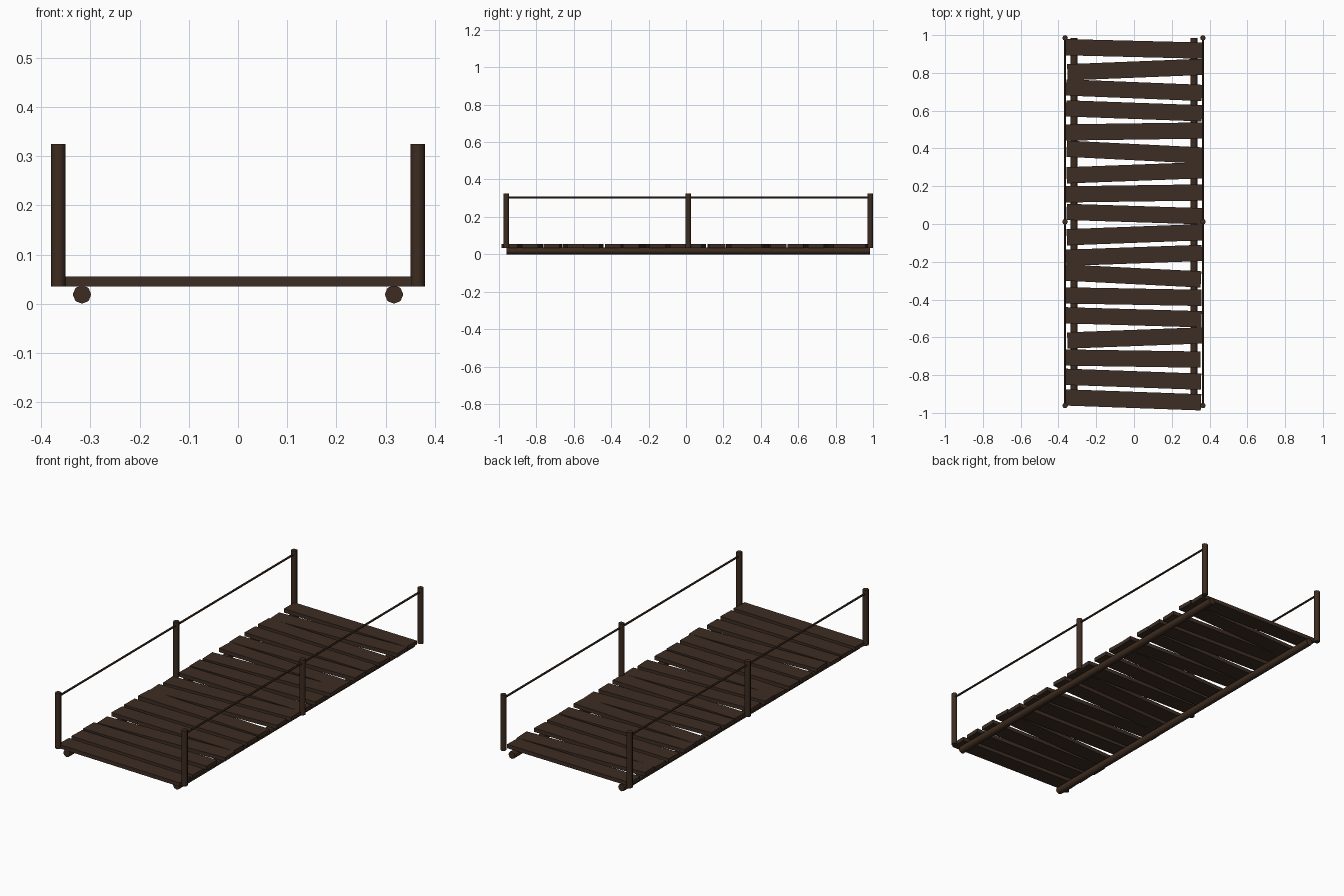
import bpy, math
from mathutils import Matrix

if "Cube" in bpy.data.objects:
    bpy.data.objects.remove(bpy.data.objects["Cube"])


def material(name, rgb):
    m = bpy.data.materials.new(name)
    m.diffuse_color = (*rgb, 1)
    m.use_nodes = True
    m.node_tree.nodes["Principled BSDF"].inputs["Base Color"].default_value = m.diffuse_color
    return m


PLANK = material("plank brown", (0.047, 0.026, 0.017))
POLE = material("pole brown", (0.047, 0.025, 0.014))


def box(name, loc, size, angle):
    bpy.ops.mesh.primitive_cube_add(size=1, location=loc, rotation=(0, 0, angle))
    o = bpy.context.object
    o.name = name
    o.scale = size
    o.data.materials.append(PLANK)
    return o


def pole(name, loc, radius, length, along_y=False, sides=8):
    bpy.ops.mesh.primitive_cylinder_add(vertices=sides, radius=radius, depth=length, location=loc)
    o = bpy.context.object
    o.name = name
    if along_y:
        o.data.transform(Matrix.Rotation(math.pi / 2, 4, 'X'))
    o.data.materials.append(POLE)
    bpy.ops.object.shade_smooth_by_angle(angle=math.radians(50))
    return o


# Deck planks, evenly spaced, each slightly crooked: (rise to the right, sideways shift)
crooked = [(-.018, .0), (.029, .007), (-.029, .0), (-.026, .0), (.010, .0), (-.036, .003),
           (.027, .003), (.010, .0), (-.023, .003), (.027, .004), (.026, .0), (-.036, -.005),
           (-.013, -.003), (-.021, -.002), (.027, .007), (-.011, -.008), (-.026, -.005), (-.026, -.005)]
for i, (rise, dx) in enumerate(crooked):
    box(f"deck_plank_{i + 1}", (dx, 0.927 - 0.1093 * i, 0.045), (0.72, 0.086, 0.02), math.atan(rise / 0.72))

Y_POSTS = (-0.961, 0.012, 0.985)
for side, s in (("left", -1), ("right", 1)):
    # Round beam under the deck
    pole(f"{side}_beam", (s * 0.317, 0.012, 0.0188), 0.0188, 1.946, True)
    # Railing posts
    for n, y in zip(("front", "middle", "back"), Y_POSTS):
        pole(f"{side}_{n}_post", (s * 0.365, y, 0.18), 0.0148, 0.29)
    # Thin handrail
    pole(f"{side}_handrail", (s * 0.365, 0.012, 0.304), 0.0055, 1.946, True, 6)
